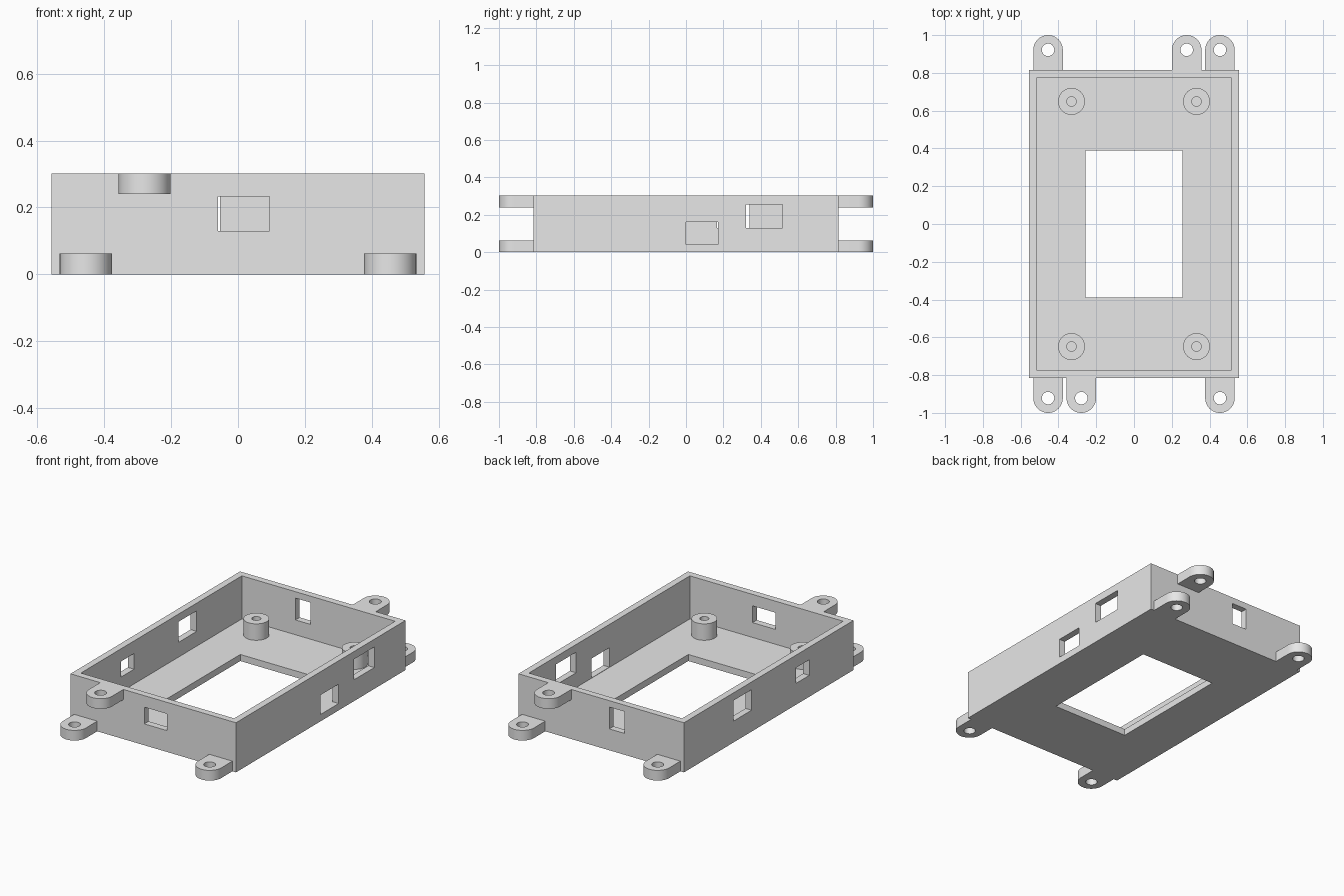
import bpy
import bmesh
from math import pi, cos, sin, radians
from mathutils import Matrix

if "Cube" in bpy.data.objects:
    bpy.data.objects.remove(bpy.data.objects["Cube"], do_unlink=True)

HX, HY, H = 0.557, 0.815, 0.302    # outer half sizes and height
WALL, FLOOR = 0.041, 0.04

grey = bpy.data.materials.new("light grey plastic")
grey.use_nodes = True
colour = (0.8, 0.8, 0.8, 1)
grey.diffuse_color = colour
grey.node_tree.nodes["Principled BSDF"].inputs["Base Color"].default_value = colour


def box(name, x0, x1, y0, y1, z0, z1):
    bm = bmesh.new()
    place = Matrix.Translation(((x0 + x1) / 2, (y0 + y1) / 2, (z0 + z1) / 2))
    size = Matrix.Diagonal((x1 - x0, y1 - y0, z1 - z0, 1))
    bmesh.ops.create_cube(bm, size=1, matrix=place @ size)
    mesh = bpy.data.meshes.new(name)
    bm.to_mesh(mesh)
    bm.free()
    ob = bpy.data.objects.new(name, mesh)
    bpy.context.collection.objects.link(ob)
    return ob


def select(ob):
    bpy.ops.object.select_all(action='DESELECT')
    ob.select_set(True)
    bpy.context.view_layer.objects.active = ob


def cut(ob, *bounds):
    cutter = box("cutter", *bounds)
    cutter.hide_render = True
    mod = ob.modifiers.new("cut", 'BOOLEAN')
    mod.operation, mod.solver, mod.object = 'DIFFERENCE', 'EXACT', cutter
    select(ob)
    bpy.ops.object.modifier_apply(modifier=mod.name)
    bpy.data.objects.remove(cutter, do_unlink=True)


def arc(cx, cy, r, start=0, sweep=2 * pi, n=48):
    count = n if sweep >= 2 * pi else n + 1
    return [(cx + r * cos(start + sweep * i / n), cy + r * sin(start + sweep * i / n))
            for i in range(count)]


def plate(name, loops, z0, z1):
    """Solid between z0 and z1 from an outline and its hole loops."""
    curve = bpy.data.curves.new(name, 'CURVE')
    curve.dimensions, curve.fill_mode = '2D', 'BOTH'
    curve.extrude = (z1 - z0) / 2
    for loop in loops:
        spline = curve.splines.new('POLY')
        spline.points.add(len(loop) - 1)
        for point, (x, y) in zip(spline.points, loop):
            point.co = (x, y, 0, 1)
        spline.use_cyclic_u = True
    ob = bpy.data.objects.new(name, curve)
    bpy.context.collection.objects.link(ob)
    select(ob)
    bpy.ops.object.convert(target='MESH')
    ob = bpy.context.object
    ob.data.transform(Matrix.Translation((0, 0, (z0 + z1) / 2)))
    bm = bmesh.new()
    bm.from_mesh(ob.data)
    bmesh.ops.remove_doubles(bm, verts=bm.verts, dist=0.0001)
    bmesh.ops.recalc_face_normals(bm, faces=bm.faces)
    bm.to_mesh(ob.data)
    bm.free()
    finish(ob)
    bpy.ops.object.shade_smooth_by_angle(angle=radians(30))
    return ob


def finish(ob):
    ob.data.materials.clear()
    ob.data.materials.append(grey)


# Open tray with a rectangular opening in the floor
tray = box("tray", -HX, HX, -HY, HY, 0, H)
cut(tray, WALL - HX, HX - WALL, WALL - HY, HY - WALL, FLOOR, H + 0.1)
cut(tray, -0.257, 0.257, -0.389, 0.389, -0.1, 0.1)

# Port windows in the long walls: side, y range, z range
for side, y0, y1, z0, z1 in ((1, 0, 0.172, 0.042, 0.16), (1, 0.32, 0.515, 0.13, 0.255),
                             (-1, 0.165, 0.34, 0.13, 0.255), (-1, -0.39, -0.263, 0.13, 0.225)):
    cut(tray, side * HX - 0.06, side * HX + 0.06, y0, y1, z0, z1)

# Port windows in the short walls: side, x range, z range
for side, x0, x1, z0, z1 in ((-1, -0.06, 0.094, 0.13, 0.232), (1, -0.155, -0.054, 0.13, 0.263)):
    cut(tray, x0, x1, side * HY - 0.06, side * HY + 0.06, z0, z1)
finish(tray)

# Mounting posts with blind screw holes
for sx in (-1, 1):
    for sy in (-1, 1):
        x, y = sx * 0.331, sy * 0.649
        plate("mounting_post", [arc(x, y, 0.071), arc(x, y, 0.025)], FLOOR, 0.14)

# Rounded screw lugs, two low and one high on each short end
R, CY, T = 0.078, 0.922, 0.062
for side, end in ((-1, "front"), (1, "back")):
    for x, z, level in ((-0.455, 0, "low"), (0.455, 0, "low"), (side * 0.279, H - T, "high")):
        tip = arc(x, side * CY, R, 0, side * pi, 32)
        outline = [(x + R, side * HY)] + tip + [(x - R, side * HY)]
        plate(f"{end}_{level}_lug", [outline, arc(x, side * CY, 0.033)], z, z + T)
